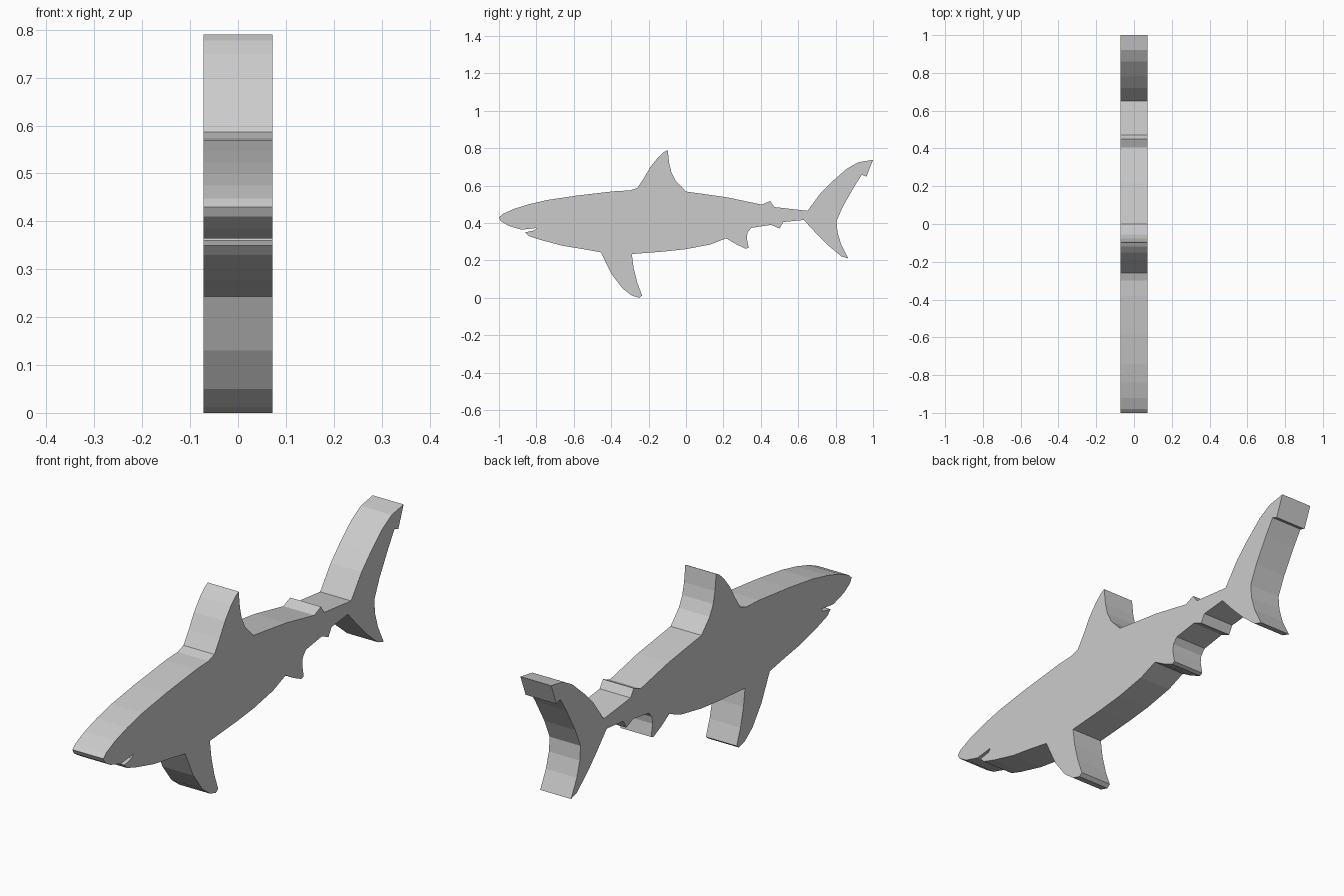
import bpy, bmesh

HALF = 0.072  # half thickness of the cut-out

# Outline sections (y, z), running nose -> back -> tail -> belly -> mouth
back = [(-1, .43), (-.98, .448), (-.92, .475), (-.84, .50), (-.74, .523),
        (-.58, .547), (-.38, .570), (-.30, .574), (-.26, .587)]
dorsal_fin = [(-.225, .64), (-.19, .70), (-.15, .75), (-.12, .778), (-.098, .79),
              (-.09, .72), (-.078, .67), (-.055, .625), (0, .568)]
rear_back = [(.08, .557), (.22, .537), (.405, .498), (.45, .517), (.472, .485), (.65, .465)]
tail = [(.72, .56), (.78, .62), (.86, .69), (.92, .724), (1, .738), (.965, .648),
        (.94, .658), (.90, .595), (.84, .49), (.805, .41), (.81, .35), (.83, .285),
        (.868, .21), (.83, .222), (.76, .28), (.70, .34), (.63, .416)]
rear_belly = [(.52, .405), (.50, .37), (.455, .39), (.35, .374), (.329, .35),
              (.325, .32), (.335, .268), (.32, .262), (.27, .285), (.215, .318)]
belly = [(.13, .285), (0, .26), (-.12, .247), (-.29, .234)]
pectoral_fin = [(-.28, .16), (-.26, .08), (-.235, .012), (-.25, 0), (-.29, .012),
                (-.34, .05), (-.40, .13), (-.455, .243)]
jaw = [(-.56, .262), (-.66, .278), (-.78, .31), (-.84, .33), (-.86, .35),
       (-.81, .36), (-.80, .373), (-.88, .364), (-.95, .385), (-.99, .41)]
outline = back + dorsal_fin + rear_back + tail + rear_belly + belly + pectoral_fin + jaw

# Extrude the silhouette into a flat slab
bm = bmesh.new()
face = bm.faces.new([bm.verts.new((-HALF, y, z)) for y, z in outline])
ext = bmesh.ops.extrude_face_region(bm, geom=[face], use_keep_orig=True)
moved = [g for g in ext["geom"] if isinstance(g, bmesh.types.BMVert)]
bmesh.ops.translate(bm, vec=(2 * HALF, 0, 0), verts=moved)
caps = [f for f in bm.faces if len(f.verts) > 4]
bmesh.ops.triangulate(bm, faces=caps, ngon_method='EAR_CLIP')
bmesh.ops.recalc_face_normals(bm, faces=bm.faces[:])
mesh = bpy.data.meshes.new("shark_body")
bm.to_mesh(mesh)
bm.free()

# Plain grey material
grey = bpy.data.materials.new("light grey")
grey.diffuse_color = (0.6, 0.6, 0.6, 1)
mesh.materials.append(grey)
bpy.context.collection.objects.link(bpy.data.objects.new("shark_body", mesh))
